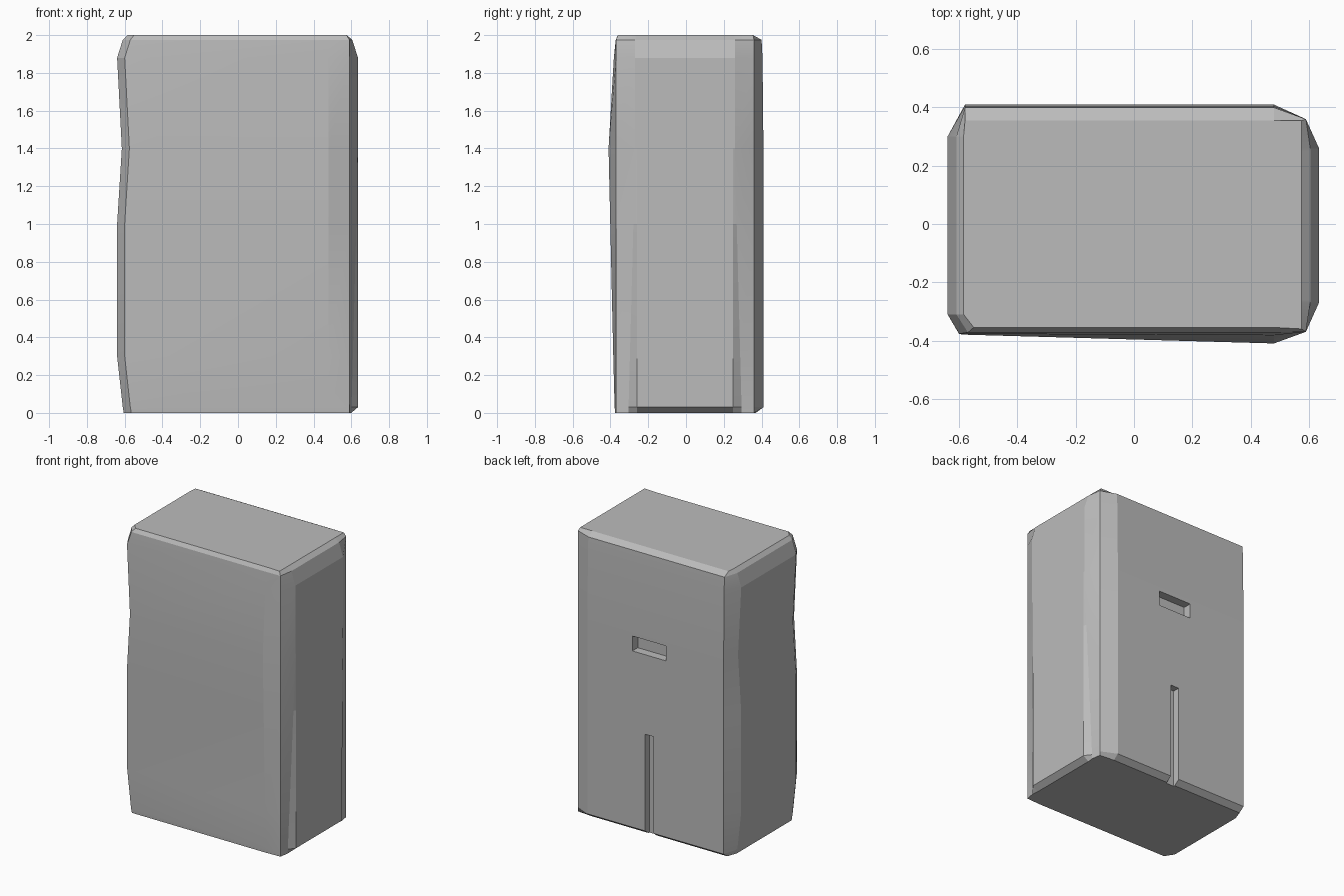
import bpy, bmesh, math

if "Cube" in bpy.data.objects:
    bpy.data.objects.remove(bpy.data.objects["Cube"])

grey = bpy.data.materials.new("plain grey")
grey.use_nodes = True
COLOUR = (0.5, 0.5, 0.5, 1)
grey.diffuse_color = COLOUR
grey.node_tree.nodes["Principled BSDF"].inputs["Base Color"].default_value = COLOUR


def section(z, left, right, front, belly, back):
    """Outline of the casing at one height, counter-clockwise from the front left."""
    step = max(0, 1 - z / 1.32) * 0.035      # recess beside the right-hand panel
    rim = 0.04 if z < 0.01 else 0
    return [
        (-left + 0.04, -front), (0.48, -front - belly), (0.59, -0.37),
        (right - step, -0.27 - step), (right - rim, -0.26), (right - rim, 0.25),
        (right - step, 0.26 + step), (0.59, 0.36), (0.48, back), (-0.58, back),
        (-left, 0.30), (-left, -0.31)]


def make_object(name, bm):
    bmesh.ops.recalc_face_normals(bm, faces=bm.faces)
    mesh = bpy.data.meshes.new(name)
    bm.to_mesh(mesh)
    bm.free()
    mesh.materials.append(grey)
    obj = bpy.data.objects.new(name, mesh)
    bpy.context.collection.objects.link(obj)
    return obj


def box(name, x, y, z):
    bm = bmesh.new()
    bmesh.ops.create_cube(bm, size=1)
    for v in bm.verts:
        for i, (low, high) in enumerate((x, y, z)):
            v.co[i] = low if v.co[i] < 0 else high
    return make_object(name, bm)


# Casing: height, left, right, front, belly, back
levels = [
    (0.00, 0.605, 0.635, 0.372, 0.003, 0.37),
    (0.03, 0.61, 0.635, 0.375, 0.003, 0.41),
    (0.30, 0.64, 0.635, 0.375, 0.010, 0.41),
    (1.00, 0.64, 0.635, 0.378, 0.023, 0.41),
    (1.40, 0.615, 0.635, 0.380, 0.030, 0.41),
    (1.88, 0.64, 0.635, 0.377, 0.005, 0.405),
    (1.975, 0.61, 0.605, 0.372, 0.000, 0.40),
    (2.00, 0.59, 0.59, 0.355, 0.000, 0.36),
]
bm = bmesh.new()
rings = [[bm.verts.new((x, y, lv[0])) for x, y in section(*lv)] for lv in levels]
for v in rings[-1]:                       # close the top edge inward
    v.co.x = max(-0.585, min(0.575, v.co.x))
    v.co.y = max(-0.36, min(0.355, v.co.y))
for low, high in zip(rings, rings[1:]):
    for i in range(len(low)):
        j = (i + 1) % len(low)
        bm.faces.new((low[i], low[j], high[j], high[i]))
bm.faces.new(rings[0])
bm.faces.new(rings[-1])
bmesh.ops.remove_doubles(bm, verts=bm.verts, dist=0.001)
casing = make_object("casing", bm)

# Back handle slot and lower groove
cutters = [box("slot_cutter", (-0.13, 0.13), (0.35, 0.5), (1.27, 1.375)),
           box("groove_cutter", (-0.033, 0.033), (0.36, 0.5), (-0.1, 0.71))]
bpy.context.view_layer.objects.active = casing
for cutter in cutters:
    cutter.hide_render = True
    mod = casing.modifiers.new(cutter.name, 'BOOLEAN')
    mod.operation = 'DIFFERENCE'
    mod.solver = 'EXACT'
    mod.object = cutter
    bpy.ops.object.modifier_apply(modifier=mod.name)
    bpy.data.objects.remove(cutter)

bpy.ops.object.select_all(action='DESELECT')
casing.select_set(True)
bpy.ops.object.shade_smooth_by_angle(angle=math.radians(12))
